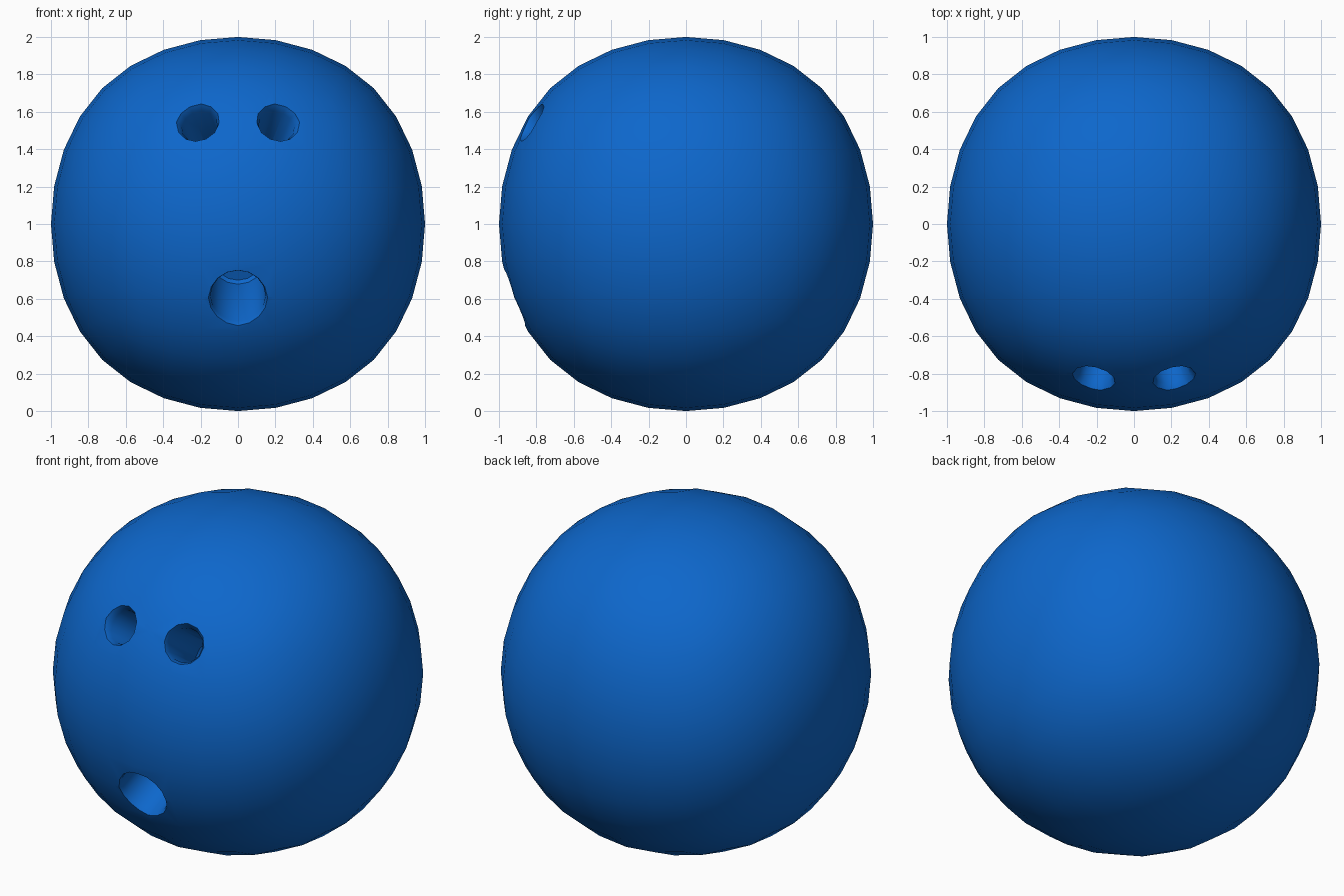
import bpy, bmesh, math
from mathutils import Vector

if "Cube" in bpy.data.objects:
    bpy.data.objects.remove(bpy.data.objects["Cube"])

blue = bpy.data.materials.new("ball blue")
blue.diffuse_color = (0.004, 0.135, 0.6, 1)
blue.use_nodes = True
blue.node_tree.nodes["Principled BSDF"].inputs["Base Color"].default_value = blue.diffuse_color


def apply_modifier(obj, mod):
    bpy.context.view_layer.objects.active = obj
    bpy.ops.object.modifier_apply(modifier=mod.name)


# Ball: a cube rounded by three levels of subdivision
bpy.ops.mesh.primitive_cube_add(size=2)
ball = bpy.context.object
ball.name = "ball"
sub = ball.modifiers.new("round", 'SUBSURF')
sub.levels = sub.render_levels = 3
apply_modifier(ball, sub)
size = max(v.co.x for v in ball.data.vertices)
for v in ball.data.vertices:
    v.co = v.co / size + Vector((0, 0, 1))
ball.data.materials.clear()
ball.data.materials.append(blue)


def drill(name, mouth, radius, depth, sides):
    """Cut a round hole with a chamfered rim, aimed at the ball's centre."""
    mouth = Vector(mouth)
    axis = (mouth - Vector((0, 0, 1))).normalized()
    rot = axis.to_track_quat('Z', 'Y')
    slope = 0.5
    # profile of (radius, height along the axis, 0 = surface)
    profile = [(radius - 0.03, -depth), (radius - 0.015, -depth + 0.02),
               (radius - 0.015, -0.03), (radius, 0.0),
               (radius + 0.1 * slope, 0.1)]
    bm = bmesh.new()
    rings = []
    for r, h in profile:
        rings.append([bm.verts.new(mouth + rot @ Vector((
            r * math.cos(2 * math.pi * i / sides),
            r * math.sin(2 * math.pi * i / sides), h))) for i in range(sides)])
    for a, b in zip(rings, rings[1:]):
        for i in range(sides):
            j = (i + 1) % sides
            bm.faces.new((a[i], a[j], b[j], b[i]))
    bm.faces.new(rings[0][::-1])
    bm.faces.new(rings[-1])
    bmesh.ops.recalc_face_normals(bm, faces=bm.faces)
    mesh = bpy.data.meshes.new(name)
    bm.to_mesh(mesh)
    bm.free()
    mesh.materials.append(blue)
    cutter = bpy.data.objects.new(name, mesh)
    cutter.hide_render = True
    bpy.context.collection.objects.link(cutter)
    mod = ball.modifiers.new(name, 'BOOLEAN')
    mod.operation = 'DIFFERENCE'
    mod.solver = 'EXACT'
    mod.object = cutter
    apply_modifier(ball, mod)
    bpy.data.objects.remove(cutter)


# Two finger holes and the wider thumb hole
for side in (-1, 1):
    drill("finger_hole_cutter", (0.212 * side, -0.82, 1.537), 0.113, 0.55, 12)
drill("thumb_hole_cutter", (0, -0.925, 0.605), 0.162, 0.55, 16)

# Smooth shading with crisp hole edges
bpy.ops.object.select_all(action='DESELECT')
ball.select_set(True)
bpy.context.view_layer.objects.active = ball
bpy.ops.object.shade_smooth_by_angle(angle=math.radians(30))
